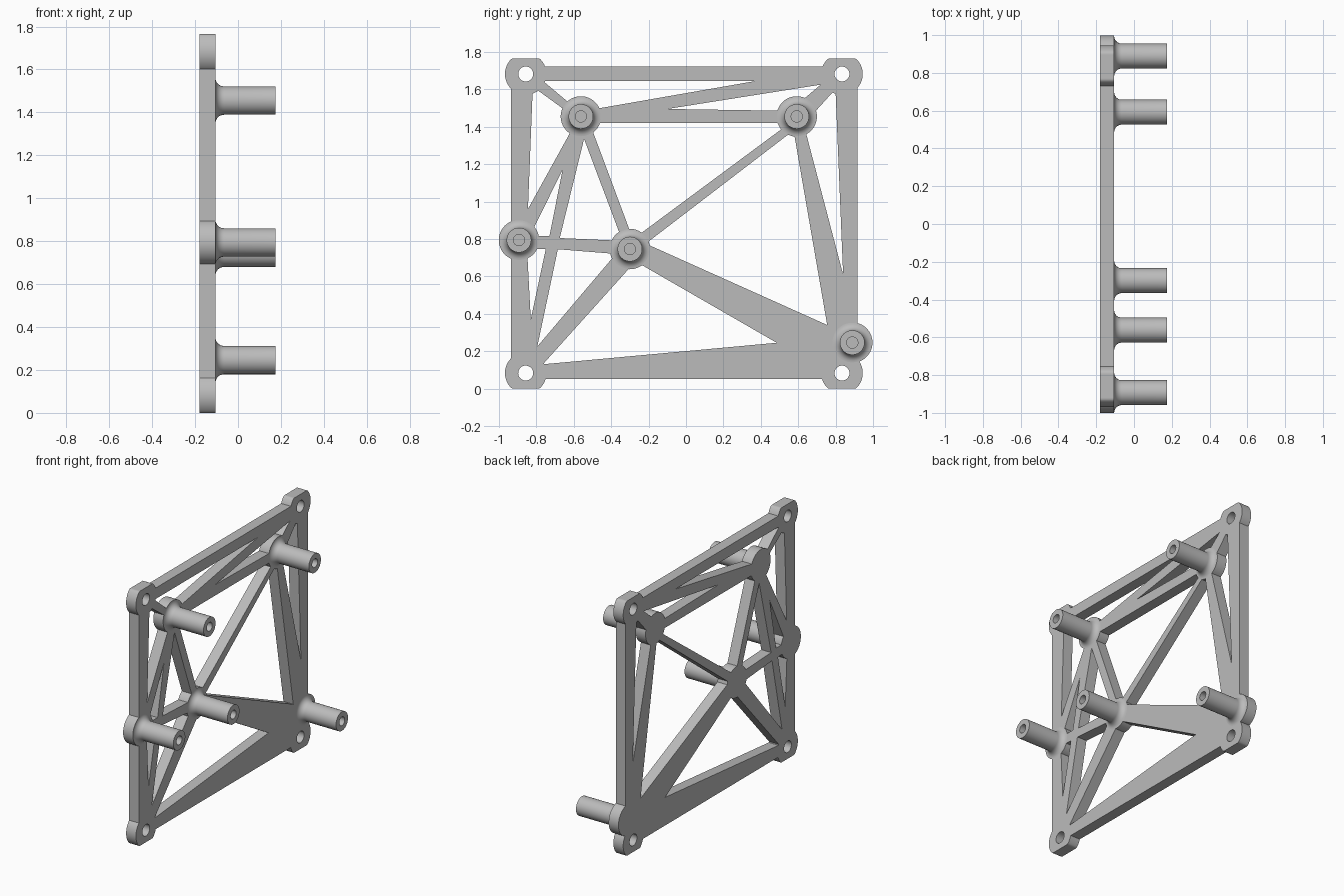
import bpy, bmesh
from math import sin, cos, pi

if "Cube" in bpy.data.objects:
    bpy.data.objects.remove(bpy.data.objects["Cube"])

BACK, FACE, TIP = -0.18, -0.105, 0.175   # plate back, plate face, standoff tip

grey = bpy.data.materials.new("plain grey")
grey.use_nodes = True
grey.diffuse_color = (0.5, 0.5, 0.5, 1)
grey.node_tree.nodes["Principled BSDF"].inputs["Base Color"].default_value = (0.5, 0.5, 0.5, 1)


def make_object(name, bm):
    bmesh.ops.recalc_face_normals(bm, faces=bm.faces)
    mesh = bpy.data.meshes.new(name)
    bm.to_mesh(mesh)
    bm.free()
    mesh.materials.append(grey)
    obj = bpy.data.objects.new(name, mesh)
    bpy.context.collection.objects.link(obj)
    return obj


def prisms(name, outlines, x0=BACK, x1=FACE):
    """Extrude (y, z) outlines along x."""
    bm = bmesh.new()
    for outline in outlines:
        face = bm.faces.new([bm.verts.new((x0, y, z)) for y, z in outline])
        top = bmesh.ops.extrude_face_region(bm, geom=[face], use_keep_orig=True)
        verts = [v for v in top["geom"] if isinstance(v, bmesh.types.BMVert)]
        bmesh.ops.translate(bm, verts=verts, vec=(x1 - x0, 0, 0))
    return make_object(name, bm)


def circle(y, z, r, n=64):
    return [(y + r * cos(2 * pi * i / n), z + r * sin(2 * pi * i / n)) for i in range(n)]


def combine(target, tool, operation):
    """Apply a boolean, then remove the tool object."""
    mod = target.modifiers.new(operation, "BOOLEAN")
    mod.operation, mod.object, mod.solver = operation, tool, "EXACT"
    bpy.context.view_layer.objects.active = target
    bpy.ops.object.modifier_apply(modifier=mod.name)
    bpy.data.objects.remove(tool)


def smooth(obj):
    bpy.ops.object.select_all(action="DESELECT")
    obj.select_set(True)
    bpy.context.view_layer.objects.active = obj
    bpy.ops.object.shade_smooth_by_angle(angle=pi / 6)


# Openings between the struts, as (y, z) outlines
windows = [
    [(-.82, 1.59), (-.8, 1.6), (-.58, 1.44), (-.845, .96)],
    [(-.765, 1.645), (.375, 1.645), (-.515, 1.49), (-.58, 1.49)],
    [(-.1, 1.495), (.72, 1.625), (.555, 1.485)],
    [(.8, 1.58), (.84, .61), (.625, 1.43), (.69, 1.48), (.785, 1.585)],
    [(-.215, .775), (.575, 1.38), (.755, .34)],
    [(-.765, .13), (.485, .245), (-.27, .68)],
    [(-.515, 1.42), (.555, 1.42), (-.255, .82), (-.295, .83)],
    [(-.545, 1.335), (-.34, .79), (-.675, .805)],
    [(-.66, 1.17), (-.73, .815), (-.835, .815)],
    [(-.85, .75), (-.75, .745), (-.83, .37)],
    [(-.685, .745), (-.375, .72), (-.795, .225)],
]
standoffs = {
    "upper_front": (-.562, 1.455), "upper_rear": (.592, 1.455),
    "middle_front": (-.893, .794), "centre": (-.3, .746), "lower_rear": (.889, .246),
}
corners = [(y, z) for y in (-.857, .834) for z in (.083, 1.682)]

# Mounting plate: slab with openings cut out
plate = prisms("mounting_plate", [[(-.935, .05), (.918, .05), (.918, 1.721), (-.935, 1.721)]])
combine(plate, prisms("window_cutter", windows, BACK - .1, FACE + .1), "DIFFERENCE")

# Corner tabs: discs trimmed flat at the top and bottom of the plate
for y, z in corners:
    tab = [(a, min(max(b, 0), 1.765)) for a, b in circle(y, z, .111)]
    combine(plate, prisms("corner_tab", [tab]), "UNION")

# Pads under the standoffs
for y, z in standoffs.values():
    combine(plate, prisms("pad", [circle(y, z, .108)]), "UNION")

# Screw holes in the corners
holes = [circle(y, z, .04, 32) for y, z in corners]
combine(plate, prisms("hole_cutter", holes, BACK - .1, FACE + .1), "DIFFERENCE")
smooth(plate)

# Standoffs: turned posts with a filleted foot and a blind bore
POST, BORE, FILLET, SEGMENTS = .066, .03, .04, 48
profile = [(FACE + FILLET * (1 - cos(a)), POST + FILLET * (1 - sin(a)))
           for a in (i * pi / 16 for i in range(9))]
profile += [(TIP, POST), (TIP, BORE), (FACE + .005, BORE)]
for name, (y, z) in standoffs.items():
    bm = bmesh.new()
    rings = [[bm.verts.new((x, b, c)) for b, c in circle(y, z, r, SEGMENTS)] for x, r in profile]
    for lower, upper in zip(rings, rings[1:]):
        for i in range(SEGMENTS):
            j = (i + 1) % SEGMENTS
            bm.faces.new((lower[i], lower[j], upper[j], upper[i]))
    bm.faces.new(rings[-1])
    smooth(make_object(name + "_standoff", bm))
